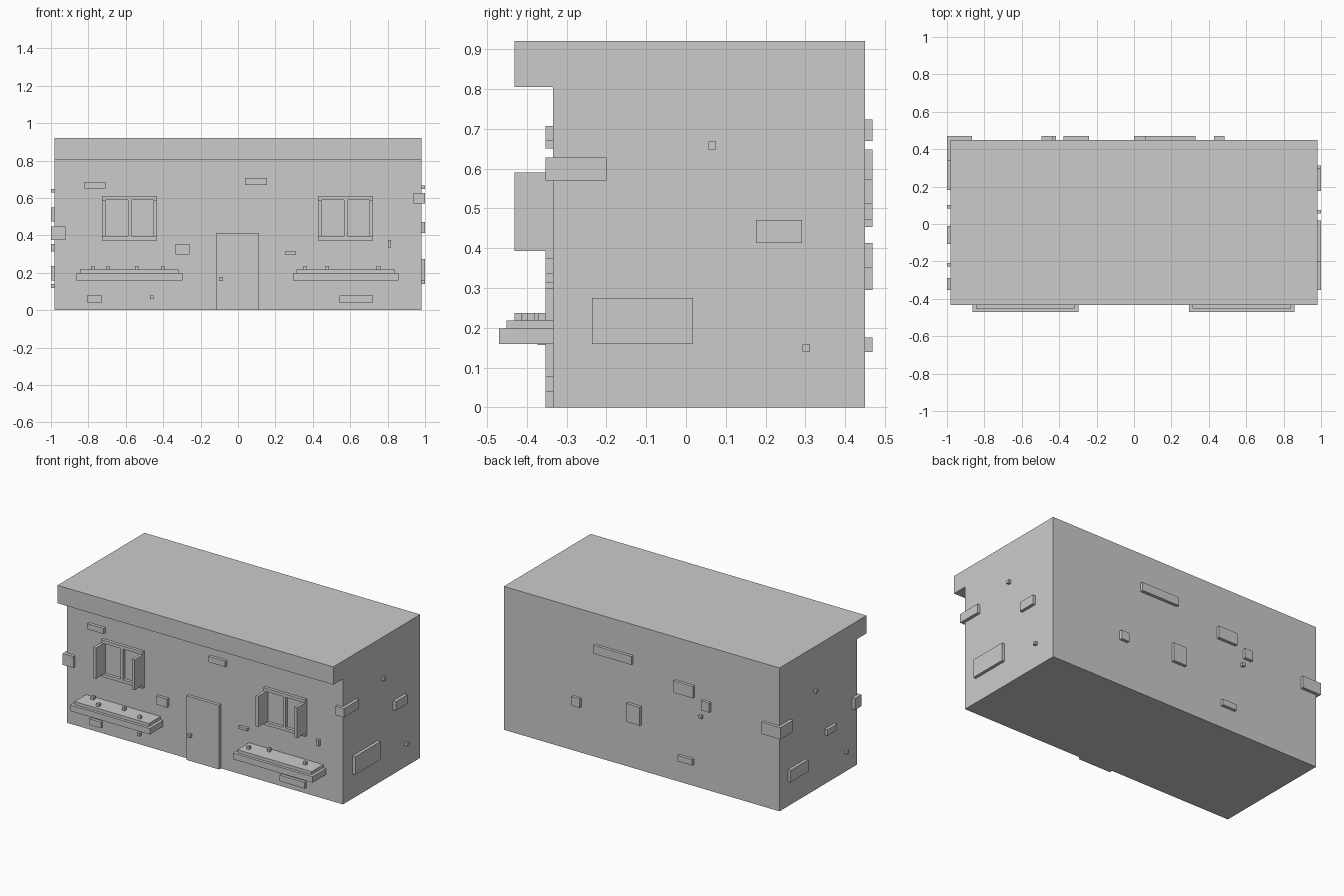
import bpy

FRONT, BACK, SIDE = -0.334, 0.45, 0.98   # wall planes
T = 0.0195                               # relief thickness


def box(name, x, y, z):
    """Axis-aligned box from three (min, max) ranges."""
    bpy.ops.mesh.primitive_cube_add(size=1, location=[sum(r) / 2 for r in (x, y, z)])
    ob = bpy.context.object
    ob.name = name
    ob.scale = [r[1] - r[0] for r in (x, y, z)]
    bpy.ops.object.transform_apply(location=False, rotation=False, scale=True)
    return ob


# Main volume and overhanging roof band
box("walls", (-SIDE, SIDE), (FRONT, BACK), (0, 0.806))
box("roof", (-SIDE, SIDE), (-0.432, BACK), (0.806, 0.921))

# Door and knob
box("door", (-0.117, 0.113), (FRONT - T, FRONT), (0, 0.412))
box("door_knob", (-0.101, -0.081), (FRONT - 2 * T, FRONT - T), (0.157, 0.177))


# Windows: rails, mullion and two shutters standing open
def window(side, x0, x1):
    front = (FRONT - T, FRONT)
    mid = (x0 + x1) / 2
    box(side + "_window_top_rail", (x0, x1), front, (0.59, 0.61))
    box(side + "_window_bottom_rail", (x0, x1), front, (0.373, 0.393))
    box(side + "_window_mullion", (mid - 0.009, mid + 0.009), front, (0.393, 0.59))
    for label, a in (("left", x0), ("right", x1 - T)):
        box(f"{side}_window_{label}_shutter", (a, a + T), (-0.432, FRONT), (0.393, 0.59))


window("left", -0.727, -0.432)
window("right", 0.428, 0.723)


# Planters: box, soil step and small flower cubes
def planter(side, x0, x1, flowers):
    box(side + "_planter", (x0, x1), (-0.47, FRONT), (0.159, 0.198))
    box(side + "_planter_soil", (x0 + 0.019, x1 - 0.019), (-0.452, FRONT), (0.198, 0.218))
    for x, y in flowers:
        box(side + "_flower", (x - T / 2, x + T / 2), (y - T / 2, y + T / 2), (0.218, 0.237))


planter("left", -0.864, -0.298,
        [(-0.776, -0.363), (-0.696, -0.422), (-0.541, -0.383), (-0.402, -0.422)])
planter("right", 0.293, 0.859,
        [(0.359, -0.402), (0.476, -0.363), (0.751, -0.39)])

# Raised bricks per wall: (along min, along max, z min, z max)
front_bricks = [(-0.824, -0.709, 0.651, 0.686), (0.037, 0.156, 0.67, 0.707),
                (-0.335, -0.258, 0.298, 0.353), (0.252, 0.311, 0.298, 0.315),
                (0.801, 0.819, 0.336, 0.375), (-0.808, -0.728, 0.04, 0.079),
                (-0.47, -0.452, 0.06, 0.079), (0.543, 0.721, 0.04, 0.079)]
back_bricks = [(0.06, 0.33, 0.67, 0.724), (0.428, 0.485, 0.295, 0.352),
               (0.0, 0.096, 0.295, 0.413), (-0.377, -0.24, 0.572, 0.648),
               (-0.494, -0.435, 0.511, 0.572), (-0.436, -0.417, 0.453, 0.474),
               (-0.372, -0.27, 0.139, 0.176)]
right_bricks = [(0.057, 0.076, 0.648, 0.668), (0.176, 0.292, 0.413, 0.471),
                (-0.237, 0.018, 0.159, 0.275), (0.293, 0.312, 0.139, 0.158)]
left_bricks = [(0.083, 0.102, 0.629, 0.648), (0.183, 0.365, 0.159, 0.236),
               (-0.107, -0.011, 0.315, 0.354), (-0.228, -0.209, 0.12, 0.139)]

for a, b, c, d in front_bricks:
    box("front_brick", (a, b), (FRONT - T, FRONT), (c, d))
for a, b, c, d in back_bricks:
    box("back_brick", (a, b), (BACK, BACK + T), (c, d))
for a, b, c, d in right_bricks:
    box("right_brick", (SIDE, SIDE + T), (a, b), (c, d))
for a, b, c, d in left_bricks:
    box("left_brick", (-SIDE - T, -SIDE), (a, b), (c, d))

# Bricks wrapping the corners
box("front_right_corner_brick", (0.939, 1.0), (FRONT - T, -0.2), (0.571, 0.628))
box("front_left_corner_brick", (-1.0, -0.923), (FRONT - T, -0.288), (0.375, 0.448))
box("back_left_corner_brick", (-1.0, -0.866), (0.34, BACK + T), (0.474, 0.55))
